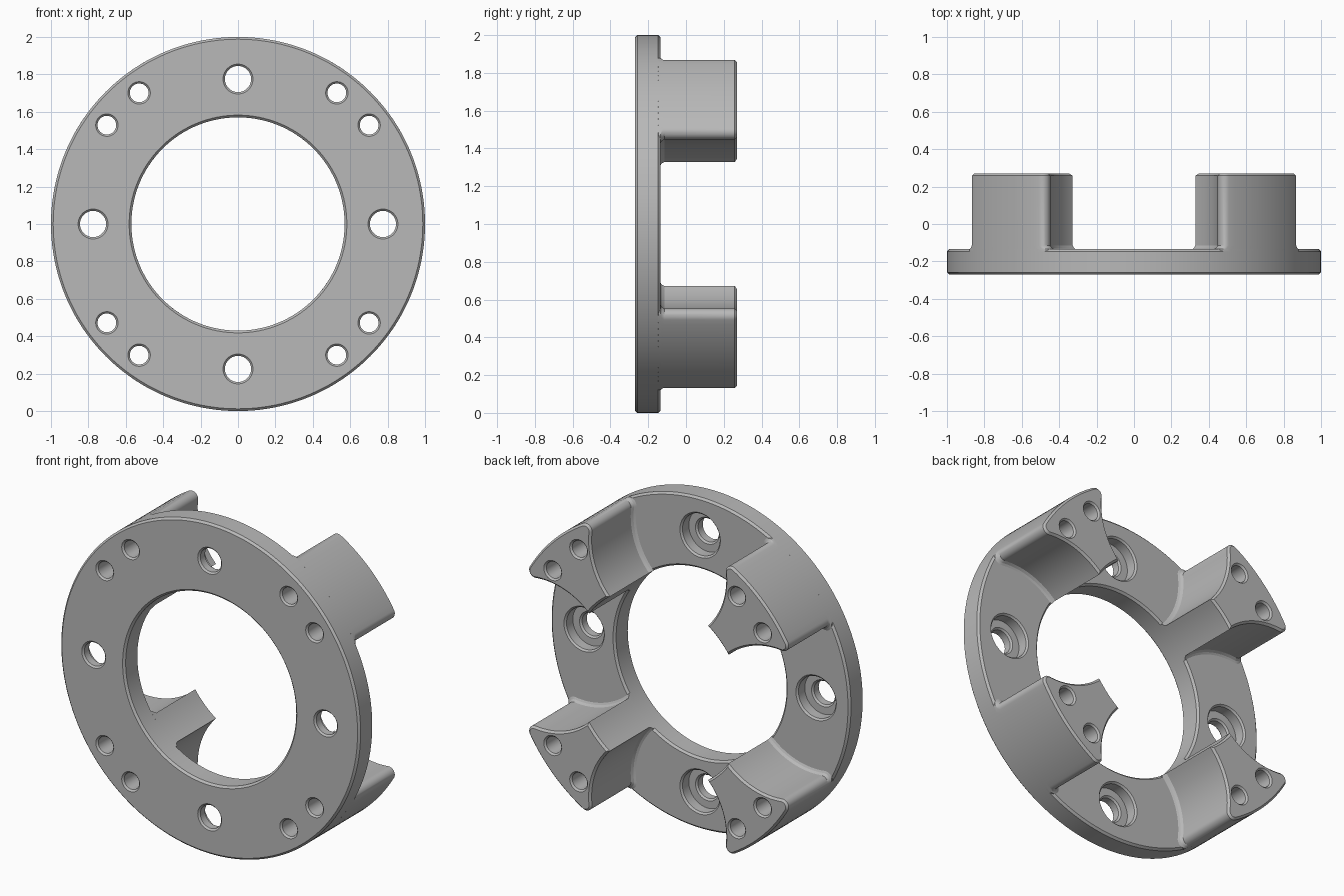
import bpy, bmesh
from math import pi, sin, cos, atan2, sqrt, radians

if "Cube" in bpy.data.objects:
    bpy.data.objects.remove(bpy.data.objects["Cube"])

grey = bpy.data.materials.new("machined grey")
grey.use_nodes = True
colour = (0.48, 0.48, 0.48, 1)
grey.diffuse_color = colour
grey.node_tree.nodes["Principled BSDF"].inputs["Base Color"].default_value = colour

CZ = 1.0            # height of the ring axis
FRONT, STEP, BACK = -0.27, -0.135, 0.27
R_OUT, R_IN = 1.0, 0.57
BOLT = 0.775        # pitch radius of the large bolts
SCOOP = 0.45        # radius of the clearance around each large bolt
BEV = 0.012


def finish(bm, name):
    bmesh.ops.remove_doubles(bm, verts=bm.verts, dist=1e-5)
    bmesh.ops.recalc_face_normals(bm, faces=bm.faces)
    mesh = bpy.data.meshes.new(name)
    bm.to_mesh(mesh)
    bm.free()
    mesh.materials.append(grey)
    obj = bpy.data.objects.new(name, mesh)
    bpy.context.collection.objects.link(obj)
    return obj


def lathe(bm, profile, steps, cx=0, cz=0, closed=True):
    """Revolve (radius, y) points about an axis along y."""
    rings = []
    for i in range(steps):
        a = 2 * pi * i / steps
        rings.append([bm.verts.new((cx + r * cos(a), y, CZ + cz + r * sin(a)))
                      for r, y in profile])
    n = len(profile)
    for i in range(steps):
        p, q = rings[i], rings[(i + 1) % steps]
        for j in range(n if closed else n - 1):
            k = (j + 1) % n
            quad = [p[j], p[k], q[k], q[j]]
            bm.faces.new(quad)


def plug(bm, profile, steps, cx, cz):
    """Solid revolved cutter with flat ends."""
    start = len(bm.verts)
    lathe(bm, profile, steps, cx, cz, closed=False)
    bm.verts.ensure_lookup_table()
    n = len(profile)
    for j in (0, n - 1):
        bm.faces.new([bm.verts[start + i * n + j] for i in range(steps)])


def arc(cx, cz, r, a0, a1, n):
    return [(cx + r * cos(a0 + (a1 - a0) * i / n), cz + r * sin(a0 + (a1 - a0) * i / n))
            for i in range(n + 1)]


def meet(a, b):
    """Point at distance a from the axis and b from the bolt centre."""
    x = (a * a - b * b + BOLT * BOLT) / (2 * BOLT)
    return x, sqrt(a * a - x * x)


def lug_outline(inset):
    """Lug section: inner arc, scooped sides, rounded outer corners."""
    scoop = SCOOP + inset
    outer = R_OUT - max(inset, 0)
    inner = R_IN + max(inset, 0)
    rnd = 0.04 - max(inset, 0)
    tx, tz = meet(inner, scoop)
    fx, fz = meet(outer - rnd, scoop + rnd)
    side = atan2(fz, fx - BOLT)
    half = arc(0, 0, inner, pi / 4, atan2(tz, tx), 4)
    half += arc(BOLT, 0, scoop, atan2(tz, tx - BOLT), side, 16)[1:]
    half += arc(fx, fz, rnd, side - pi, atan2(fz, fx), 10)[1:]
    half += arc(0, 0, outer, atan2(fz, fx), pi / 4, 8)[1:]
    return half + [(z, x) for x, z in half[-2:0:-1]]


def make_lug(name, turn):
    bm = bmesh.new()
    layers = [(STEP - BEV, -0.02), (STEP, -0.02), (STEP + 0.006, -0.009),
              (STEP + 0.02, 0), (BACK - BEV, 0), (BACK, BEV)]
    c, s = cos(turn), sin(turn)
    loops = [[bm.verts.new((x * c - z * s, y, CZ + x * s + z * c))
              for x, z in lug_outline(inset)] for y, inset in layers]
    n = len(loops[0])
    for p, q in zip(loops, loops[1:]):
        for j in range(n):
            bm.faces.new([p[j], p[(j + 1) % n], q[(j + 1) % n], q[j]])
    bm.faces.new(loops[0])
    bm.faces.new(loops[-1])
    return finish(bm, name)


# Flange ring with bevelled rims
bm = bmesh.new()
lathe(bm, [(R_IN, FRONT + BEV), (R_IN + BEV, FRONT), (R_OUT - BEV, FRONT),
           (R_OUT, FRONT + BEV), (R_OUT, STEP - BEV), (R_OUT - BEV, STEP),
           (R_IN + BEV, STEP), (R_IN, STEP - BEV)], 160)
parts = [finish(bm, "flange_ring")]

# Four lugs on the back
for i, name in enumerate(("upper_left", "upper_right", "lower_right", "lower_left")):
    parts.append(make_lug(name + "_lug", i * pi / 2))

# Cutters: counterbored large holes and paired small through holes
bm = bmesh.new()
large = [(0.09, FRONT - 0.01), (0.07, FRONT + 0.01), (0.07, -0.215), (0.08, -0.205),
         (0.125, -0.205), (0.125, STEP - 0.01), (0.145, STEP + 0.01)]
small = [(0.07, FRONT - 0.01), (0.05, FRONT + 0.01),
         (0.05, BACK - 0.01), (0.07, BACK + 0.01)]
for i in range(4):
    a = i * pi / 2
    plug(bm, large, 40, BOLT * cos(a), BOLT * sin(a))
    for d in (37, 53):
        b = a + radians(d)
        plug(bm, small, 32, 0.878 * cos(b), 0.878 * sin(b))
cutter = finish(bm, "hole_cutter")
cutter.hide_render = True

# Drill the holes and shade
for obj in parts:
    bpy.ops.object.select_all(action='DESELECT')
    obj.select_set(True)
    bpy.context.view_layer.objects.active = obj
    mod = obj.modifiers.new("holes", 'BOOLEAN')
    mod.operation = 'DIFFERENCE'
    mod.solver = 'EXACT'
    mod.object = cutter
    bpy.ops.object.modifier_apply(modifier=mod.name)
    bpy.ops.object.shade_smooth_by_angle(angle=radians(25))
bpy.data.objects.remove(cutter)
